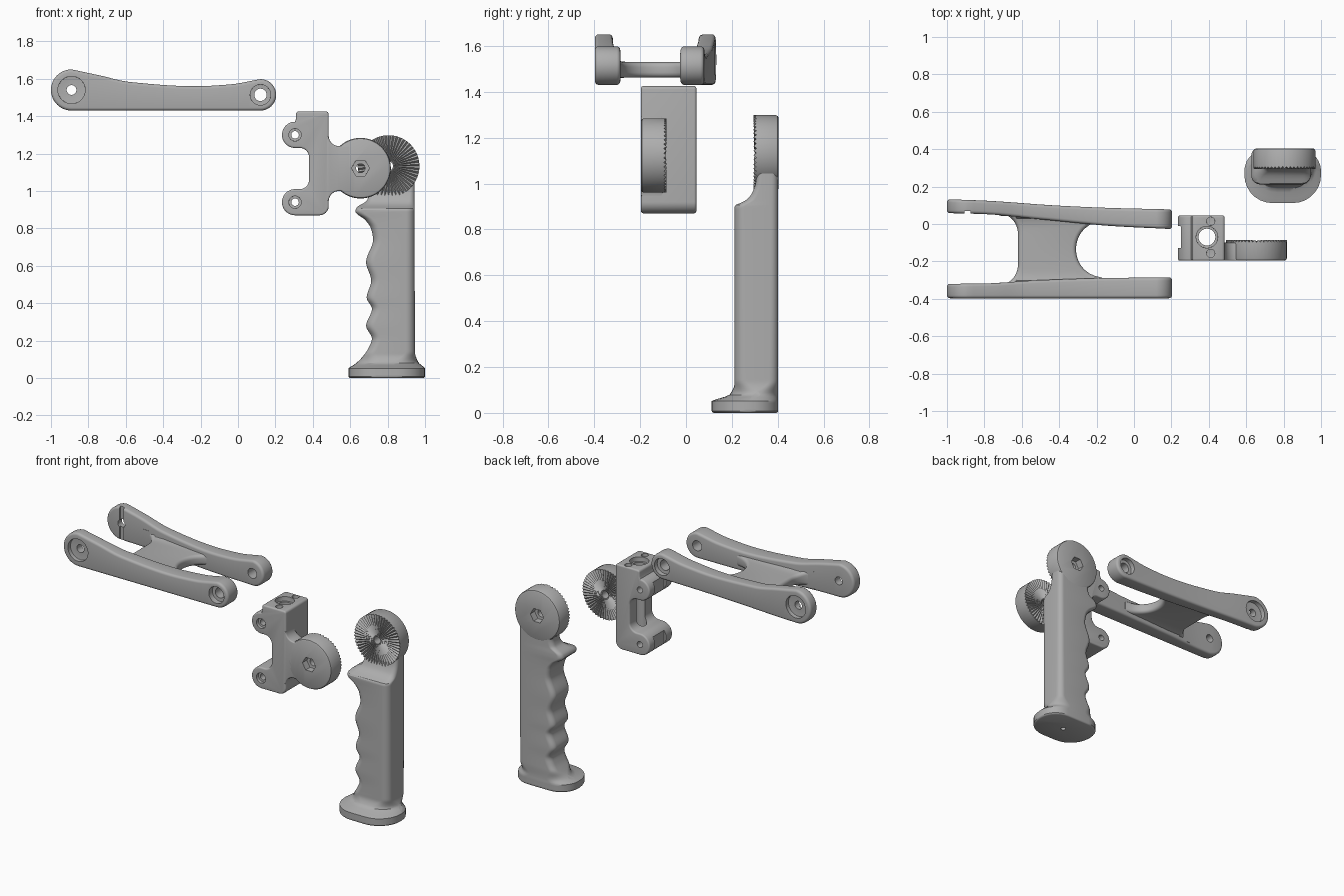
import bpy, bmesh, math
from mathutils import Vector

cube = bpy.data.objects.get("Cube")
if cube:
    bpy.data.objects.remove(cube, do_unlink=True)

grey = bpy.data.materials.new("plain grey")
grey.use_nodes = True
grey.diffuse_color = (0.42, 0.42, 0.42, 1)
grey.node_tree.nodes["Principled BSDF"].inputs["Base Color"].default_value = (0.42, 0.42, 0.42, 1)


def make(name, verts, faces):
    """Mesh object with clean outward normals."""
    bm = bmesh.new()
    vs = [bm.verts.new(v) for v in verts]
    for f in faces:
        bm.faces.new([vs[i] for i in f])
    bmesh.ops.recalc_face_normals(bm, faces=bm.faces)
    mesh = bpy.data.meshes.new(name)
    bm.to_mesh(mesh)
    bm.free()
    obj = bpy.data.objects.new(name, mesh)
    bpy.context.collection.objects.link(obj)
    mesh.materials.append(grey)
    return obj


def loft(name, rings, caps=None):
    """Skin equal closed rings; caps defaults to one polygon at each end."""
    n = len(rings[0])
    faces = [(k * n + i, k * n + (i + 1) % n, (k + 1) * n + (i + 1) % n, (k + 1) * n + i)
             for k in range(len(rings) - 1) for i in range(n)]
    for base in (0, (len(rings) - 1) * n):
        for f in caps or [range(n)]:
            faces.append([base + i for i in f])
    return make(name, [v for r in rings for v in r], faces)


def prism(name, outline, lo, hi, bevel, flat=False, strip=False):
    """Rounded-edge extrusion of a counter-clockwise outline, along y or (flat) along z."""
    n = len(outline)
    pts = [Vector(p) for p in outline]
    normals = []
    for i in range(n):
        t = (pts[(i + 1) % n] - pts[i - 1]).normalized()
        normals.append(Vector((t.y, -t.x)))
    rings = []
    angles = [math.pi / 2 * k / 4 for k in range(5)]
    levels = [(lo, 1, a) for a in angles] + [(hi, -1, a) for a in reversed(angles)]
    for side, sign, a in levels:
        ring = []
        for p, nor in zip(pts, normals):
            q = p - nor * bevel * (1 - math.sin(a))
            w = side(p.x, p.y) + sign * bevel * (1 - math.cos(a))
            ring.append((q.x, q.y, w) if flat else (q.x, w, q.y))
        rings.append(ring)
    caps = [(i, i + 1, n - 2 - i, n - 1 - i) for i in range(n // 2 - 1)] if strip else None
    return loft(name, rings, caps)


def arc(cx, cy, r, a0, a1, n=12):
    return [(cx + r * math.cos(math.radians(a0 + (a1 - a0) * i / n)),
             cy + r * math.sin(math.radians(a0 + (a1 - a0) * i / n))) for i in range(n + 1)]


def curve(points):
    """Monotone smooth curve through (t, value) points."""
    d = [(b[1] - a[1]) / (b[0] - a[0]) for a, b in zip(points, points[1:])]
    m = [d[0]] + [2 * p * q / (p + q) if p * q > 0 else 0 for p, q in zip(d, d[1:])] + [d[-1]]

    def f(t, _=0):
        t = min(max(t, points[0][0]), points[-1][0])
        k = max(i for i in range(len(d)) if points[i][0] <= t)
        h = points[k + 1][0] - points[k][0]
        s = (t - points[k][0]) / h
        return (points[k][1] * (1 + 2 * s) * (1 - s) ** 2 + m[k] * h * s * (1 - s) ** 2
                + points[k + 1][1] * s * s * (3 - 2 * s) + m[k + 1] * h * s * s * (s - 1))
    return f


def const(v):
    return lambda *_: v


def drill(x, z, y0, y1, r, sides=32):
    return prism("cutter", arc(x, z, r, 0, 360 - 360 / sides, sides - 1), const(y0), const(y1), 0.0005)


def drill_down(x, y, z0, z1, r):
    return prism("cutter", arc(x, y, r, 0, 348.75, 31), const(z0), const(z1), 0.0005, flat=True)


def box(x0, x1, y0, y1, z0, z1):
    return prism("cutter", [(x0, z0), (x1, z0), (x1, z1), (x0, z1)], const(y0), const(y1), 0.0005)


def finish(obj, cutters=()):
    """Cut the holes, then shade smooth with sharp edges kept."""
    bpy.ops.object.select_all(action='DESELECT')
    obj.select_set(True)
    bpy.context.view_layer.objects.active = obj
    for c in cutters:
        mod = obj.modifiers.new("hole", 'BOOLEAN')
        mod.object, mod.operation, mod.solver = c, 'DIFFERENCE', 'EXACT'
        bpy.ops.object.modifier_apply(modifier=mod.name)
        bpy.data.objects.remove(c, do_unlink=True)
    bpy.ops.object.shade_smooth_by_angle(angle=math.radians(32))


# Link arms: two side bars with round ends
BIG, SMALL = (-0.89, 1.54, 0.11), (0.12, 1.514, 0.084)
bar_top = curve([(-0.89, 1.65), (-0.74, 1.618), (-0.58, 1.583), (-0.23, 1.56), (-0.04, 1.57), (0.12, 1.598)])
lower, upper = [], []
for i in range(13):
    a = math.radians(3 + 87 * i / 12)
    x, h = BIG[0] - BIG[2] * math.cos(a), BIG[2] * math.sin(a)
    lower.append((x, BIG[1] - h))
    upper.append((x, BIG[1] + h))
for i in range(1, 30):
    x = BIG[0] + (SMALL[0] - BIG[0]) * i / 30
    lower.append((x, 1.43))
    upper.append((x, bar_top(x)))
for i in range(13):
    a = math.radians(90 - 87 * i / 12)
    x, h = SMALL[0] + SMALL[2] * math.cos(a), SMALL[2] * math.sin(a)
    lower.append((x, SMALL[1] - h))
    upper.append((x, SMALL[1] + h))
bar = lower + upper[::-1]

front_in = curve([(-1, -0.32), (-0.8, -0.318), (-0.5, -0.30), (-0.1, -0.288), (0.21, -0.286)])
back_in = curve([(-1, 0.058), (-0.8, 0.053), (-0.5, 0.025), (-0.1, -0.012), (0.21, -0.027)])
back_out = curve([(-1, 0.132), (-0.8, 0.125), (-0.4, 0.098), (-0.1, 0.085), (0.21, 0.078)])
front_arm = prism("front_arm", bar, const(-0.397), front_in, 0.016, strip=True)
back_arm = prism("back_arm", bar, back_in, back_out, 0.016, strip=True)
through = lambda: [drill(BIG[0], BIG[1], -0.5, 0.3, 0.026), drill(SMALL[0], SMALL[1], -0.5, 0.3, 0.033)]
finish(front_arm, through() + [drill(BIG[0], BIG[1], -0.5, -0.37, 0.073),
                               drill(SMALL[0], SMALL[1], -0.5, -0.36, 0.055)])
finish(back_arm, through() + [drill(BIG[0], BIG[1], 0.10, 0.3, 0.073),
                              drill(SMALL[0], SMALL[1], 0.05, 0.3, 0.055),
                              box(-0.905, -0.875, 0.0, 0.07, 1.4, 1.7)])

# Web joining the two bars, thickening where it meets them
MID = -0.135


def flare(_, y):
    return min(1, max(0, (abs(y - MID) - 0.11) / 0.08)) ** 2


right, left = [], []
for i in range(41):
    s = -math.cos(math.pi * i / 40)
    y = MID + 0.2 * s
    d = abs(y - MID)
    right.append((-0.17 - 0.14 * math.sqrt(max(0, 1 - (d / 0.148) ** 2)), y))
    left.append((-0.62 - 0.1 * (1 - math.sqrt(1 - min(1, max(0, d - 0.08) / 0.11) ** 2)), y))
web = prism("cross_web", right + left[::-1], lambda x, y: 1.462 - 0.02 * flare(x, y),
            lambda x, y: 1.53 + 0.025 * flare(x, y), 0.022, flat=True, strip=True)
finish(web)


def toothed_disc(name, cx, cz, r, y_flat, y_teeth, teeth=50):
    """Hinge disc with a ring of radial teeth on one face."""
    s = 1 if y_teeth > y_flat else -1
    n = teeth * 2
    rings = []
    for rad, y, amp in ((0.03, y_teeth, 0.0012), (r, y_teeth, 0.006),
                        (r, y_flat + s * 0.012, 0), (r - 0.004, y_flat + s * 0.004, 0), (r - 0.012, y_flat, 0)):
        rings.append([(x, y + amp * (-1) ** i, z)
                      for i, (x, z) in enumerate(arc(cx, cz, rad, 0, 360 - 360 / n, n - 1))])
    obj = loft(name, rings)
    inner = y_flat + s * 0.045
    finish(obj, [drill(cx, cz, -1, 1, 0.024),
                 drill(cx, cz, min(y_flat - s, inner), max(y_flat - s, inner), 0.048, 6)])


# Bracket: clamp body with two ears, neck and toothed disc
body_outline = (arc(0.435, 0.92, 0.05, 270, 360) + arc(0.47, 1.41, 0.015, 0, 90, 4)
                + arc(0.325, 1.41, 0.015, 90, 180, 4) + [(0.31, 1.385)]
                + arc(0.305, 1.30, 0.07, 90, 270, 20) + arc(0.33, 1.18, 0.05, 90, 0)
                + arc(0.33, 1.06, 0.05, 0, -90) + arc(0.305, 0.94, 0.07, 90, 270, 20))
body = prism("bracket_body", body_outline, const(-0.196), const(0.045), 0.01)
holes = [drill_down(0.39, -0.07, 0.8, 1.5, 0.045), drill_down(0.39, -0.07, 1.395, 1.5, 0.058),
         box(0.2, 0.25, -0.128, -0.012, 0.8, 1.5)]
holes += [drill_down(0.41, y, 1.37, 1.5, 0.022) for y in (0.015, -0.157)]
for z in (0.94, 1.30):
    holes += [drill(0.305, z, -0.3, 0.2, 0.02), drill(0.305, z, -0.3, -0.175, 0.033)]
finish(body, holes)

neck_outline = ([(0.45, 0.945)] + arc(0.54, 0.945, 0.055, 180, 90) + [(0.6, 1.0), (0.6, 1.24)]
                + arc(0.54, 1.295, 0.055, 270, 180) + [(0.45, 1.295)])
finish(prism("bracket_neck", neck_outline, const(-0.196), const(-0.1), 0.008))
toothed_disc("bracket_disc", 0.655, 1.122, 0.162, -0.196, -0.091)

# Handle: finger grip lofted upward from its foot to the hinge neck
grip_left = curve([(0, 0.59), (0.054, 0.59), (0.065, 0.612), (0.107, 0.66), (0.17, 0.703), (0.21, 0.716),
                   (0.28, 0.685), (0.37, 0.716), (0.43, 0.688), (0.52, 0.712), (0.62, 0.685),
                   (0.74, 0.722), (0.80, 0.711), (0.845, 0.68), (0.89, 0.628), (0.91, 0.633),
                   (0.95, 0.69), (0.99, 0.70), (1.06, 0.68)])
grip_right = curve([(0, 1.0), (0.054, 1.0), (0.065, 0.985), (0.086, 0.963), (0.14, 0.946), (1.06, 0.944)])
grip_front = curve([(0, 0.112), (0.054, 0.112), (0.064, 0.15), (0.08, 0.19), (0.13, 0.212), (0.9, 0.212),
                    (0.91, 0.222), (0.92, 0.25), (0.95, 0.283), (1.0, 0.303), (1.06, 0.312)])
front_round = curve([(0, 0.15), (0.06, 0.15), (0.14, 0.05), (0.9, 0.045), (0.95, 0.03), (1.06, 0.02)])
back_round = curve([(0, 0.12), (0.06, 0.12), (0.14, 0.04), (1.06, 0.03)])
rings = []
for z, inset in [(0, 0.008), (0.003, 0.003), (0.008, 0)] + [(0.016 + 0.009 * i, 0) for i in range(117)]:
    x0, x1 = grip_left(z) + inset, grip_right(z) - inset
    y0, y1 = grip_front(z) + inset, 0.402 - inset
    f, b = front_round(z), back_round(z)
    ring = (arc(x0 + f, y0 + f, f, 180, 270, 7) + arc(x1 - f, y0 + f, f, 270, 360, 7)
            + arc(x1 - b, y1 - b, b, 0, 90, 7) + arc(x0 + b, y1 - b, b, 90, 180, 7))
    rings.append([(x, y, z) for x, y in ring])
finish(loft("handle_grip", rings), [drill_down(0.8, 0.26, -0.1, 0.1, 0.016)])
toothed_disc("handle_disc", 0.805, 1.133, 0.165, 0.404, 0.301)
